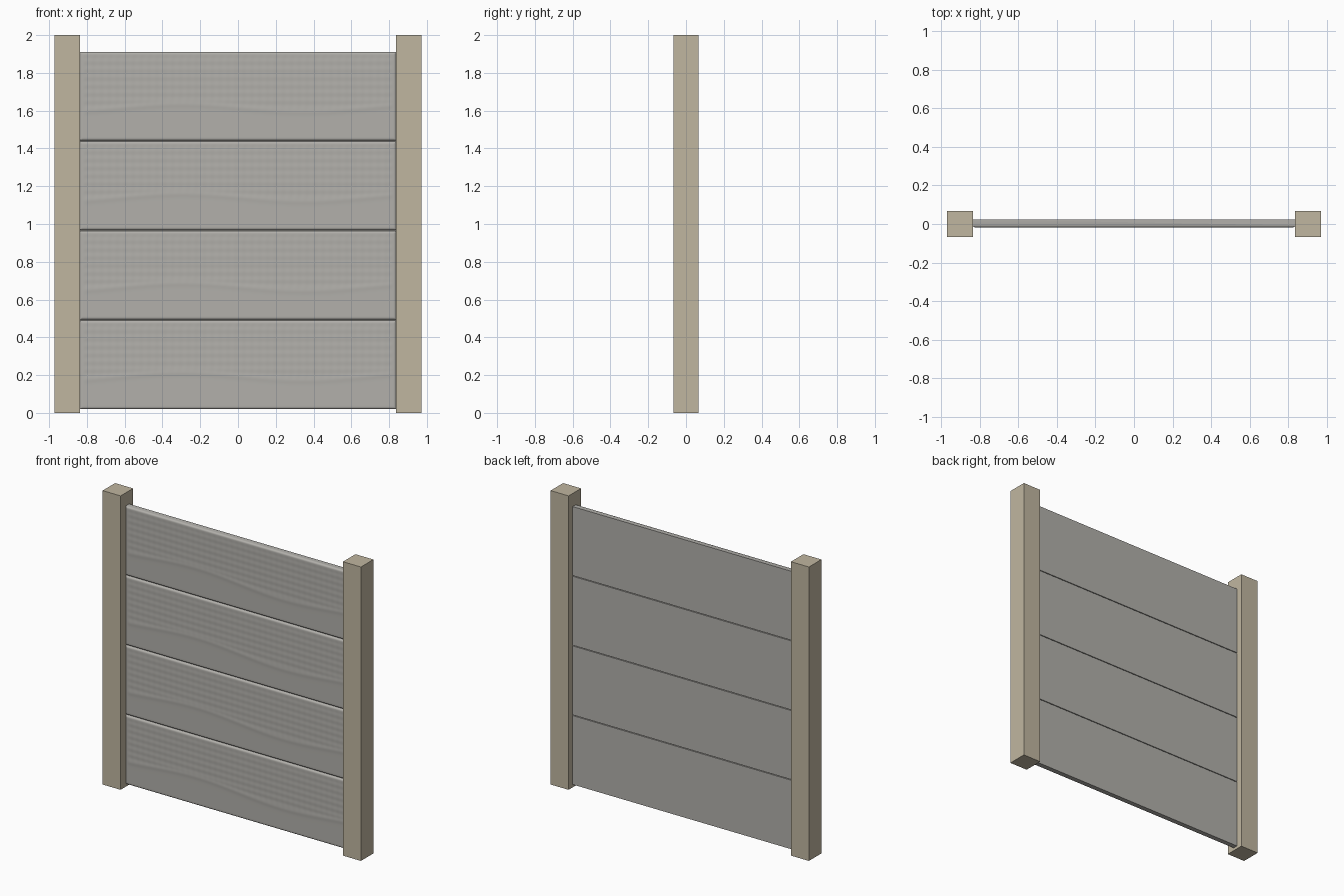
import bpy, bmesh, math

if "Cube" in bpy.data.objects:
    bpy.data.objects.remove(bpy.data.objects["Cube"])


def material(name, rgb):
    m = bpy.data.materials.new(name)
    m.diffuse_color = (*rgb, 1)
    m.use_nodes = True
    m.node_tree.nodes["Principled BSDF"].inputs["Base Color"].default_value = m.diffuse_color
    return m


TAN = material("tan_concrete", (0.527, 0.468, 0.352))
GREY = material("grey_concrete", (0.445, 0.434, 0.407))


def box(name, x, y, z, mat):
    """Box from (min, max) pairs on each axis."""
    bpy.ops.mesh.primitive_cube_add(size=1, location=[(a + b) / 2 for a, b in (x, y, z)])
    ob = bpy.context.object
    ob.name = name
    ob.scale = [b - a for a, b in (x, y, z)]
    bpy.ops.object.transform_apply(location=False, rotation=False, scale=True)
    ob.data.materials.append(mat)
    return ob


# Square posts on both sides
for side, name in ((-1, "left_post"), (1, "right_post")):
    box(name, sorted((side * 0.837, side * 0.972)), (-0.067, 0.067), (0, 2), TAN)

# Fence panels with rounded front edges, a wavy ridge and a diamond texture above it
HALF, BOTTOM, PITCH, HEIGHT = 0.837, 0.02, 0.474, 0.469
FRONT, BACK, EDGE = -0.018, 0.024, 0.013
NX, NZ = 190, 58


def spaced(lo, hi, n):
    """Even spacing with extra lines inside both rounded edges."""
    rim = [EDGE * f for f in (0, 0.12, 0.4, 0.7)]
    inner = [lo + EDGE + (hi - lo - 2 * EDGE) * i / n for i in range(n + 1)]
    return [lo + r for r in rim] + inner + [hi - r for r in reversed(rim)]


def relief(x, h):
    """Depth of the front face at x and at height h above the panel's foot."""
    d = min(HALF - abs(x), h, HEIGHT - h)
    t = max(0, 1 - d / EDGE)
    y = FRONT + 0.011 * (1 - math.sqrt(max(0, 1 - t * t)))
    fade = min(1, max(0, (d - EDGE) / 0.02))
    wave = 0.172 + 0.02 * math.cos(2 * math.pi * (x + 0.3) / 1.3)
    above = min(1, max(0, (h - wave) / 0.03))
    hatch = math.sin(75 * (x + h)) * math.sin(75 * (x - h))
    ridge = math.exp(-((h - wave) / 0.014) ** 2)
    return y - fade * (0.0009 * above * hatch + 0.0014 * ridge)


def panel(name, z0):
    bm = bmesh.new()
    xs, hs = spaced(-HALF, HALF, NX), spaced(0, HEIGHT, NZ)
    grid = [[bm.verts.new((x, relief(x, h), z0 + h)) for x in xs] for h in hs]
    for a, b in zip(grid, grid[1:]):
        for i in range(len(xs) - 1):
            bm.faces.new((a[i], a[i + 1], b[i + 1], b[i]))
    # Four flat sides and the flat back
    back = [bm.verts.new((x, BACK, z0 + h))
            for x, h in ((-HALF, 0), (HALF, 0), (HALF, HEIGHT), (-HALF, HEIGHT))]
    rims = (grid[0], [r[-1] for r in grid], grid[-1][::-1], [r[0] for r in grid][::-1])
    for i, rim in enumerate(rims):
        bm.faces.new(list(reversed(rim)) + [back[i], back[(i + 1) % 4]])
    bm.faces.new(back[::-1])
    bmesh.ops.recalc_face_normals(bm, faces=bm.faces)
    me = bpy.data.meshes.new(name)
    bm.to_mesh(me)
    bm.free()
    ob = bpy.data.objects.new(name, me)
    bpy.context.collection.objects.link(ob)
    me.materials.append(GREY)
    bpy.ops.object.select_all(action='DESELECT')
    ob.select_set(True)
    bpy.context.view_layer.objects.active = ob
    bpy.ops.object.shade_smooth_by_angle(angle=math.radians(35))


for k in range(4):
    z0 = BOTTOM + k * PITCH
    panel(f"panel_{k + 1}", z0)
    # Hidden tongue closing the joint above the panel
    if k < 3:
        box(f"joint_tongue_{k + 1}", (-HALF, HALF), (-0.002, 0.014),
            (z0 + HEIGHT - 0.002, z0 + PITCH + 0.002), GREY)
